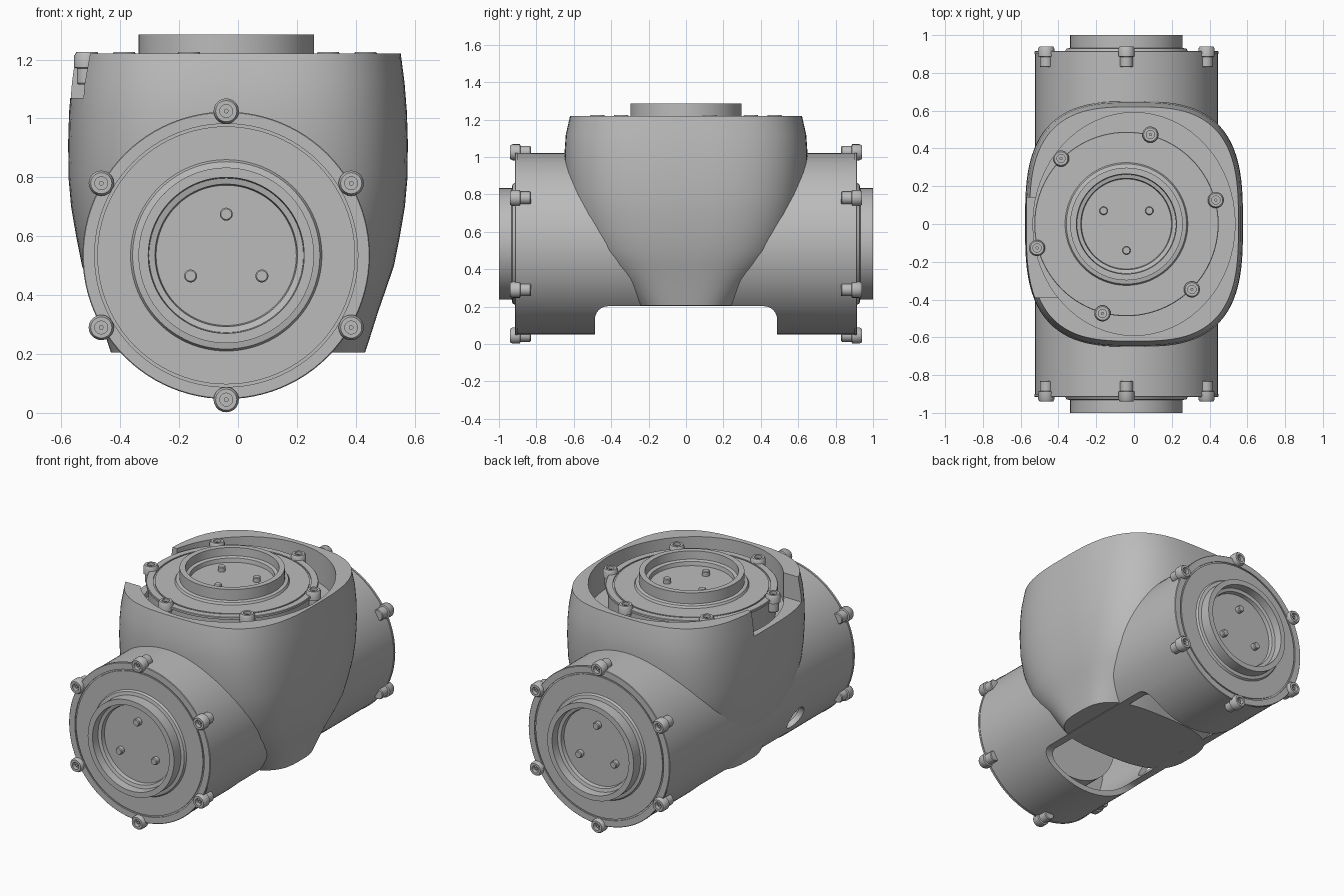
import bpy, bmesh
from math import cos, sin, pi, radians
from mathutils import Matrix

if "Cube" in bpy.data.objects:
    bpy.data.objects.remove(bpy.data.objects["Cube"])

GREY = (0.5, 0.5, 0.5, 1)
metal = bpy.data.materials.new("plain_grey")
metal.use_nodes = True
metal.diffuse_color = GREY
metal.node_tree.nodes["Principled BSDF"].inputs["Base Color"].default_value = GREY

AXIS_X, AXIS_Z = -0.04, 0.535
TUBE_R = 0.485


def finish(bm, name):
    bmesh.ops.recalc_face_normals(bm, faces=bm.faces)
    mesh = bpy.data.meshes.new(name)
    bm.to_mesh(mesh)
    bm.free()
    mesh.materials.append(metal)
    obj = bpy.data.objects.new(name, mesh)
    bpy.context.collection.objects.link(obj)
    return obj


def loft(bm, rings, close_loop=False):
    """Join equal-length rings of points with quads."""
    loops = [[bm.verts.new(p) for p in ring] for ring in rings]
    pairs = list(zip(loops, loops[1:]))
    if close_loop:
        pairs.append((loops[-1], loops[0]))
    for low, high in pairs:
        for i in range(len(low)):
            j = (i + 1) % len(low)
            bm.faces.new((low[i], low[j], high[j], high[i]))
    if not close_loop:
        bm.faces.new(loops[0])
        bm.faces.new(loops[-1])


def turn(bm, profile, matrix, steps=64, close_loop=False):
    """Revolve (radius, height) points around the local z axis."""
    rings = [[matrix @ Matrix.Translation((r * cos(2 * pi * i / steps), r * sin(2 * pi * i / steps), h)).translation
              for i in range(steps)] for r, h in profile]
    loft(bm, rings, close_loop)


def turned(name, profile, matrix, steps=64, close_loop=False):
    bm = bmesh.new()
    turn(bm, profile, matrix, steps, close_loop)
    return finish(bm, name)


def box(name, x, y, z):
    bm = bmesh.new()
    bmesh.ops.create_cube(bm, size=1)
    for v in bm.verts:
        for axis, (low, high) in enumerate((x, y, z)):
            v.co[axis] = low if v.co[axis] < 0 else high
    return finish(bm, name)


def cut(obj, cutters):
    for c in cutters:
        mod = obj.modifiers.new("cut", "BOOLEAN")
        mod.operation, mod.object, mod.solver = "DIFFERENCE", c, "EXACT"
    graph = bpy.context.evaluated_depsgraph_get()
    mesh = bpy.data.meshes.new_from_object(obj.evaluated_get(graph))
    obj.modifiers.clear()
    obj.data = mesh
    for c in cutters:
        bpy.data.objects.remove(c)


# Housing: stacked rounded-square sections (height, half width, half depth)
SECTIONS = [(0.205, 0.432, 0.285), (0.27, 0.453, 0.34), (0.34, 0.475, 0.40),
            (0.42, 0.503, 0.49), (0.5, 0.53, 0.55), (0.6, 0.55, 0.59),
            (0.7, 0.567, 0.62), (0.8, 0.576, 0.638), (0.92, 0.577, 0.648),
            (1.02, 0.574, 0.65), (1.12, 0.566, 0.643), (1.22, 0.553, 0.62)]


def rounded(t, half, power=2 / 3):
    return half * (1 if t > 0 else -1) * abs(t) ** power


SIDES = 96
bm = bmesh.new()
loft(bm, [[(rounded(cos(2 * pi * (i + .5) / SIDES), hx), rounded(sin(2 * pi * (i + .5) / SIDES), hy), z)
           for i in range(SIDES)] for z, hx, hy in SECTIONS])
housing = finish(bm, "housing")

# Open bore in the top and the bolt clearance notch in its wall
bore = turned("bore_cutter", [(1, 1.03), (1, 1.4)], Matrix.Diagonal((0.535, 0.59, 1, 1)))
notch = box("notch_cutter", (-0.8, -0.4), (-0.39, 0.14), (1.07, 1.4))
cut(housing, [bore, notch])

# Horizontal hollow tube with an opening underneath and a side hole
to_front = Matrix.Translation((AXIS_X, 0, AXIS_Z)) @ Matrix.Rotation(radians(90), 4, "X")
to_back = Matrix.Translation((AXIS_X, 0, AXIS_Z)) @ Matrix.Rotation(pi, 4, "Z") @ Matrix.Rotation(radians(90), 4, "X")
to_top = Matrix.Translation((AXIS_X, 0, 0.285))
tube = turned("tube", [(TUBE_R, -0.9), (TUBE_R, 0.9), (0.45, 0.9), (0.45, -0.9)],
              to_front, 96, True)
opening = box("opening_cutter", (-0.8, 0.8), (-0.487, 0.487), (-0.2, 0.202))
bm = bmesh.new()
bm.from_mesh(opening.data)
top_edges = [e for e in bm.edges if all(v.co.z > 0 for v in e.verts)
             and abs(e.verts[0].co.x - e.verts[1].co.x) > 1]
bmesh.ops.bevel(bm, geom=top_edges, offset=0.07, segments=6, profile=0.5, affect="EDGES")
bm.to_mesh(opening.data)
bm.free()
hole = turned("hole_cutter", [(0.07, -0.7), (0.07, -0.3)],
              Matrix.Translation((0, -0.4, 0.33)) @ Matrix.Rotation(radians(90), 4, "Y"), 24)
cut(tube, [opening, hole])

# Upright barrel inside the bore
turned("top_barrel", [(0.475, 1.0), (0.475, 1.185)], Matrix.Translation((AXIS_X, 0, 0)), 96)

# End caps, each with a core, grooved flange, raised collar and recessed floor
CAP = [(0.01, 0.62), (0.33, 0.62), (0.33, 0.87), (0.46, 0.87), (0.46, 0.9),
       (0.488, 0.9), (0.488, 0.912), (0.485, 0.915), (0.447, 0.915),
       (0.447, 0.908), (0.438, 0.908), (0.438, 0.915), (0.325, 0.915),
       (0.318, 0.928), (0.298, 0.932), (0.298, 1.0), (0.265, 1.0), (0.262, 0.95),
       (0.242, 0.945), (0.238, 0.92), (0.01, 0.92)]
BOLT = [(0.03, 0.83), (0.034, 0.835), (0.034, 0.885), (0.043, 0.888), (0.043, 0.928),
        (0.036, 0.94), (0.022, 0.94), (0.022, 0.915), (0.008, 0.915), (0.008, 0.93),
        (0.002, 0.93)]
PIN = [(0.022, 0.91), (0.022, 0.945), (0.018, 0.95)]


def circle_of(name, profile, place, radius, count, start):
    bm = bmesh.new()
    for k in range(count):
        a = radians(start + 360 * k / count)
        turn(bm, profile, place @ Matrix.Translation((radius * cos(a), radius * sin(a), 0)), 20)
    return finish(bm, name)


for side, place, bolt_start, pin_start in (("front", to_front, 30, 90),
                                           ("back", to_back, 30, 90),
                                           ("top", to_top, 15, -90)):
    turned(side + "_cap", CAP, place, 96)
    circle_of(side + "_bolts", BOLT, place, 0.49, 6, bolt_start)
    circle_of(side + "_pins", PIN, place, 0.14, 3, pin_start)

# Smooth shading with crisp edges
for obj in bpy.context.scene.objects:
    obj.select_set(obj.type == "MESH")
bpy.context.view_layer.objects.active = housing
bpy.ops.object.shade_smooth_by_angle(angle=radians(30))
